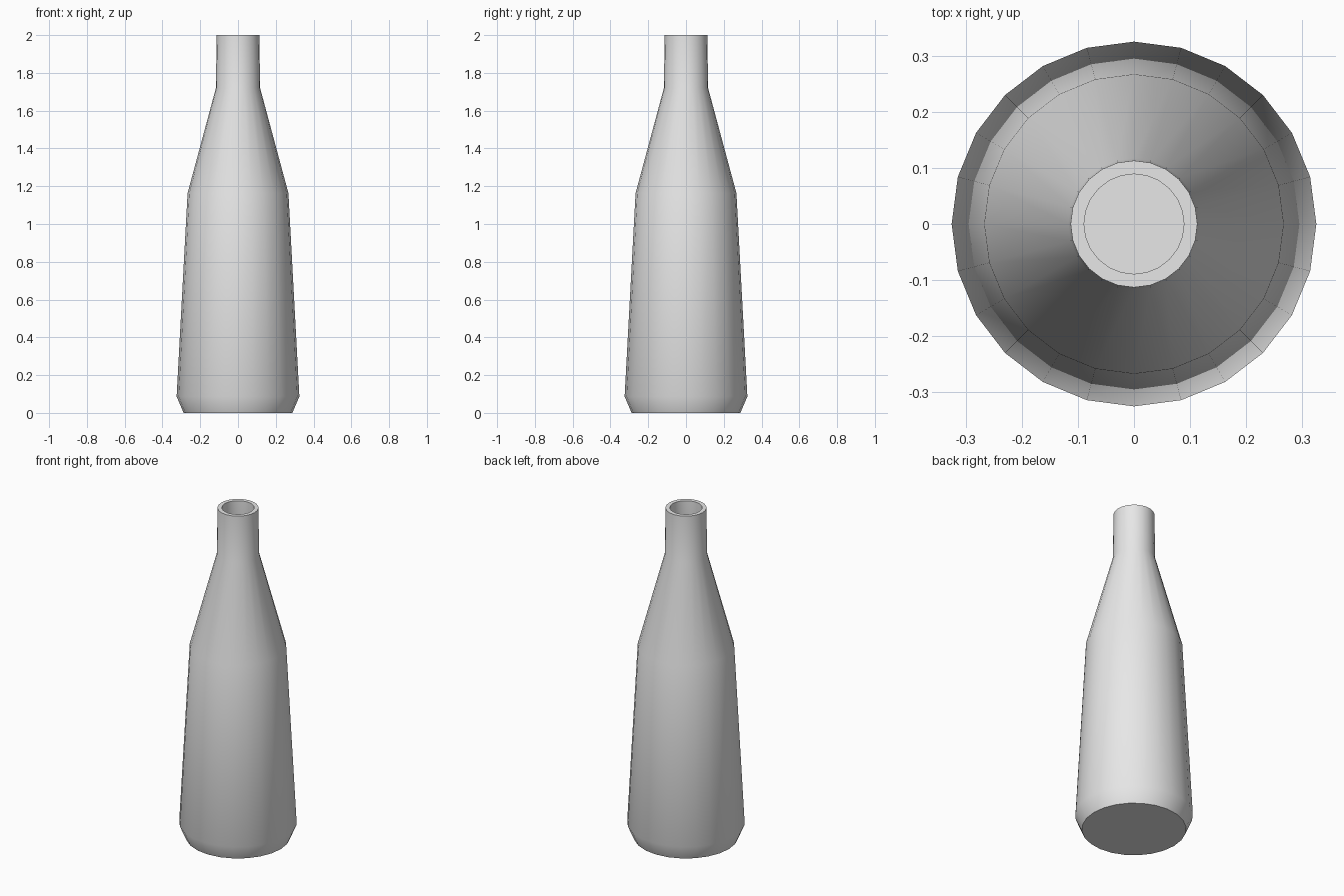
import bpy, bmesh, math

if "Cube" in bpy.data.objects:
    bpy.data.objects.remove(bpy.data.objects["Cube"])

SIDES = 24

# outer profile from base to rim, then inner wall down to the inner floor (radius, height)
outer = [(0.288, 0.0), (0.325, 0.087), (0.267, 1.163), (0.117, 1.72), (0.113, 2.0)]
inner = [(0.089, 2.0), (0.092, 1.716), (0.243, 1.158), (0.300, 0.09), (0.272, 0.024)]

# revolve the profile into rings
bm = bmesh.new()
rings = []
for r, z in outer + inner:
    rings.append([bm.verts.new((r * math.cos(2 * math.pi * i / SIDES),
                                r * math.sin(2 * math.pi * i / SIDES), z))
                  for i in range(SIDES)])
for a, b in zip(rings, rings[1:]):
    for i in range(SIDES):
        j = (i + 1) % SIDES
        bm.faces.new((a[i], a[j], b[j], b[i]))

# base and inner floor
bm.faces.new(rings[0][::-1])
bm.faces.new(rings[-1])
bmesh.ops.recalc_face_normals(bm, faces=bm.faces)

mesh = bpy.data.meshes.new("bottle")
bm.to_mesh(mesh)
bm.free()
bottle = bpy.data.objects.new("bottle", mesh)
bpy.context.collection.objects.link(bottle)

# plain light grey
grey = bpy.data.materials.new("light grey")
grey.diffuse_color = (0.8, 0.8, 0.8, 1)
grey.use_nodes = True
grey.node_tree.nodes["Principled BSDF"].inputs["Base Color"].default_value = grey.diffuse_color
mesh.materials.append(grey)

# smooth walls, sharp rim and base
bpy.context.view_layer.objects.active = bottle
bottle.select_set(True)
bpy.ops.object.shade_smooth_by_angle(angle=math.radians(35))
